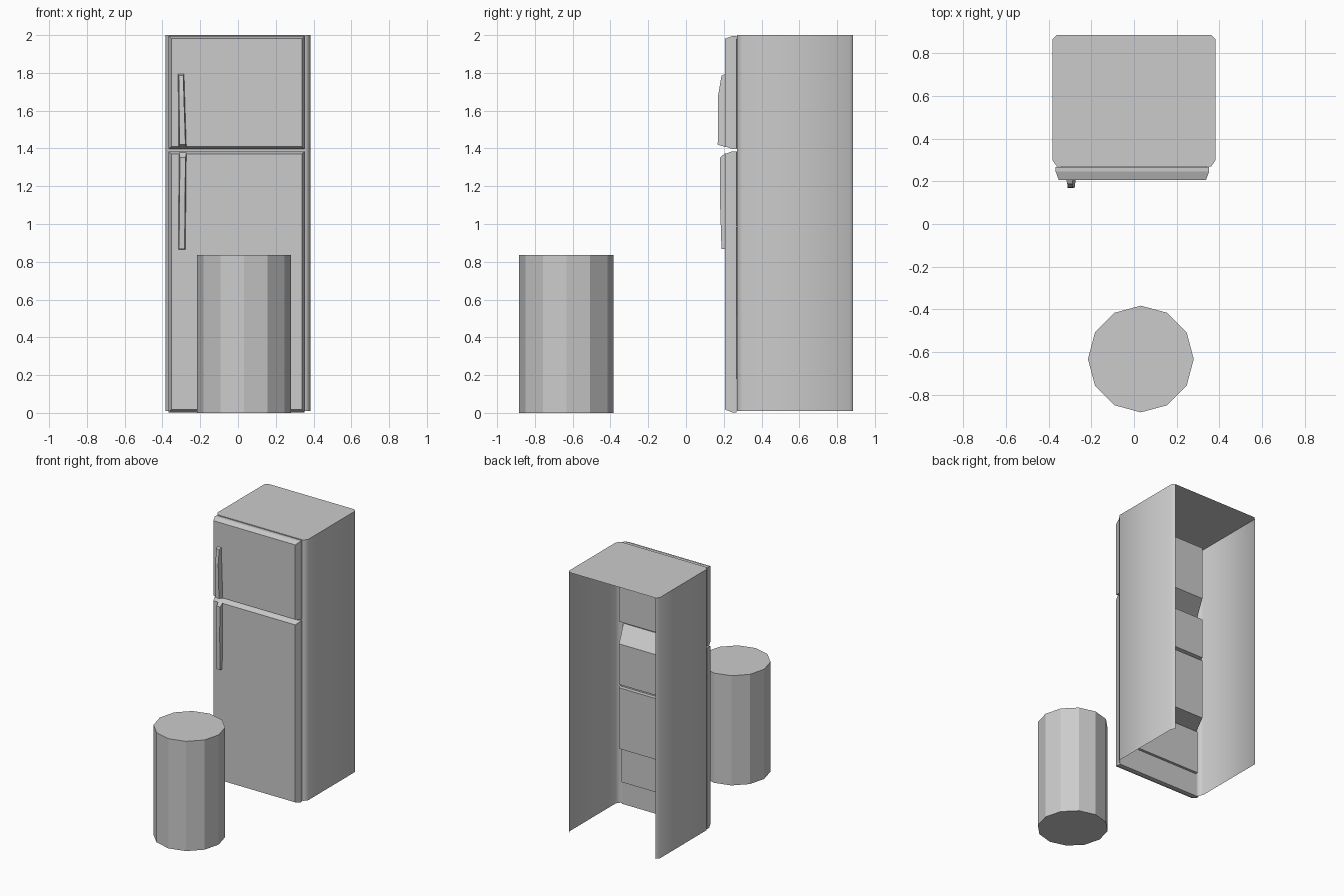
import bpy, bmesh, math

if "Cube" in bpy.data.objects:
    bpy.data.objects.remove(bpy.data.objects["Cube"])


def make(name, loops, caps=(True, True), closed=True, smooth=False):
    """Skin a list of equal-length vertex loops, optionally capping the ends."""
    bm = bmesh.new()
    rings = [[bm.verts.new(p) for p in loop] for loop in loops]
    n = len(rings[0])
    for a, b in zip(rings, rings[1:]):
        for i in range(n if closed else n - 1):
            j = (i + 1) % n
            bm.faces.new((a[i], a[j], b[j], b[i]))
    for ring, cap in ((rings[0], caps[0]), (rings[-1], caps[1])):
        if cap:
            bm.faces.new(ring)
    bmesh.ops.recalc_face_normals(bm, faces=bm.faces)
    me = bpy.data.meshes.new(name)
    bm.to_mesh(me)
    bm.free()
    ob = bpy.data.objects.new(name, me)
    bpy.context.collection.objects.link(ob)
    if smooth:
        bpy.ops.object.select_all(action='DESELECT')
        ob.select_set(True)
        bpy.context.view_layer.objects.active = ob
        bpy.ops.object.shade_smooth_by_angle(angle=math.radians(62))
    return ob


def rect(x0, x1, z0, z1, y, d=0.0):
    """Rectangle facing y, inset by d."""
    return [(x0 + d, y, z0 + d), (x1 - d, y, z0 + d),
            (x1 - d, y, z1 - d), (x0 + d, y, z1 - d)]


# Cabinet: open at back and bottom, chamfered vertical corners
half = [(.345, .27), (.362, .27), (.383, .30), (.383, .865), (.362, .885)]
outline = [(-x, y) for x, y in half[::-1]] + half
cabinet = make("cabinet", [[(x, y, z) for x, y in outline] for z in (.01, 2.0)],
               caps=(False, True), closed=False, smooth=True)

# Doors with bevelled front edges
for name, z0, z1 in (("freezer_door", 1.397, 1.995), ("fridge_door", .003, 1.385)):
    make(name, [rect(-.367, .352, z0, z1, .268),
                rect(-.367, .352, z0, z1, .245),
                rect(-.367, .352, z0, z1, .207, .014)])

# Tapered liners on the inside of the doors: base z range, raised z range
for name, b0, b1, s0, s1 in (("freezer_liner", 1.40, 1.98, 1.49, 1.90),
                             ("fridge_liner_upper", .99, 1.385, 1.01, 1.32),
                             ("fridge_liner_lower", .51, .985, .52, .985)):
    make(name, [rect(-.34, .34, b0, b1, .268), rect(-.25, .25, s0, s1, .45)],
         caps=(False, True))
make("fridge_liner_groove", [rect(-.26, .26, .97, 1.03, .40),
                             rect(-.255, .255, .97, 1.03, .42)])
make("lower_plate", [rect(-.34, .34, .18, .51, .268), rect(-.34, .34, .18, .51, .29)])


# Handles: side profile (y, z), with left x and right x varying along height
def handle(name, profile, low, high):
    zs = [z for _, z in profile]
    zmin, zmax = min(zs), max(zs)
    sides = []
    for k, s in ((0, 1), (1, -1)):
        loop = []
        for y, z in profile:
            t = (z - zmin) / (zmax - zmin)
            inset = .005 if y < .2 else 0
            loop.append((low[k] + (high[k] - low[k]) * t + s * inset, y, z))
        sides.append(loop)
    make(name, sides)


handle("freezer_handle",
       [(.21, 1.795), (.188, 1.785), (.170, 1.68), (.168, 1.42), (.21, 1.407)],
       (-.314, -.273), (-.318, -.285))
handle("fridge_handle",
       [(.21, 1.378), (.181, 1.352), (.179, 1.15), (.188, .868), (.21, .866)],
       (-.317, -.278), (-.312, -.273))

# Twelve-sided drum in front
ring = [(.032 + .248 * math.cos(i * math.pi / 6), -.633 + .25 * math.sin(i * math.pi / 6))
        for i in range(12)]
make("drum", [[(x, y, z) for x, y in ring] for z in (0, .837)])
